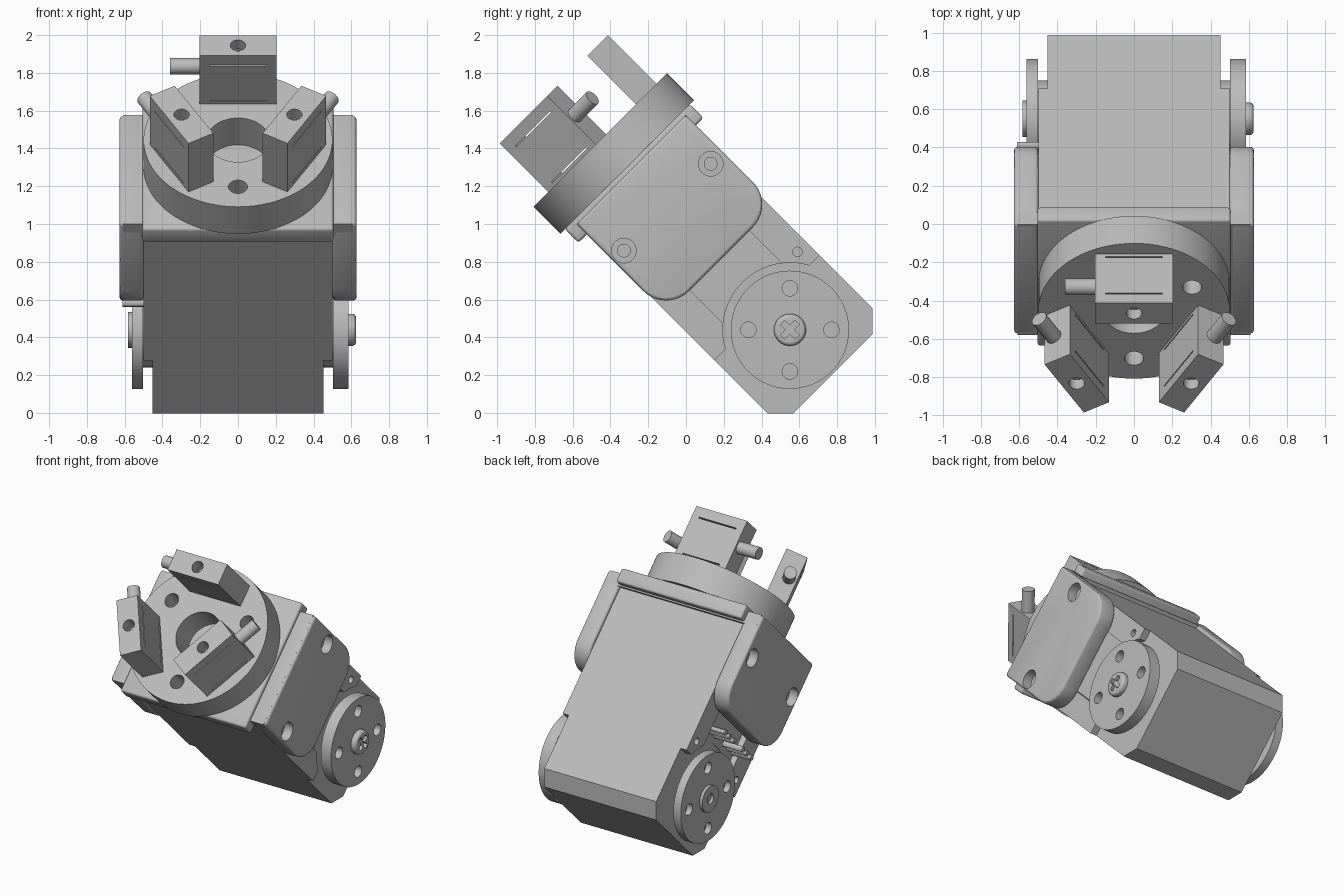
import bpy, bmesh, math
from mathutils import Matrix, Vector

if "Cube" in bpy.data.objects:
    bpy.data.objects.remove(bpy.data.objects["Cube"], do_unlink=True)

GREY = (0.5, 0.5, 0.5, 1)
mat = bpy.data.materials.new("plain_grey")
mat.use_nodes = True
mat.diffuse_color = GREY
bsdf = next(n for n in mat.node_tree.nodes if n.type == 'BSDF_PRINCIPLED')
bsdf.inputs["Base Color"].default_value = GREY
bsdf.inputs["Roughness"].default_value = 0.6

parts = []
X, Y, Z = Vector((1, 0, 0)), Vector((0, 1, 0)), Vector((0, 0, 1))


def finish(name, bm, keep=True):
    bmesh.ops.recalc_face_normals(bm, faces=bm.faces)
    me = bpy.data.meshes.new(name)
    bm.to_mesh(me)
    bm.free()
    me.materials.append(mat)
    ob = bpy.data.objects.new(name, me)
    bpy.context.scene.collection.objects.link(ob)
    if keep:
        parts.append(ob)
    return ob


def box(name, lo, hi, bevel=0, keep=True, select=None, width=0):
    """Box from corner to corner; selected edges get a large round first."""
    lo, hi = Vector(lo), Vector(hi)
    bm = bmesh.new()
    bmesh.ops.create_cube(bm, size=1)
    for v in bm.verts:
        v.co = (lo + hi) / 2 + v.co * (hi - lo)
    if select:
        bmesh.ops.bevel(bm, geom=[e for e in bm.edges if select(e)], offset=width,
                        segments=10, profile=0.5, affect='EDGES')
    if bevel:
        sharp = [e for e in bm.edges if e.calc_face_angle(0) > 0.5]
        bmesh.ops.bevel(bm, geom=sharp, offset=bevel, segments=3, profile=0.5, affect='EDGES')
    return finish(name, bm, keep)


def cyl(name, start, axis, r, length, keep=True, bevel=0, sides=32):
    bm = bmesh.new()
    bmesh.ops.create_cone(bm, cap_ends=True, segments=sides, radius1=r, radius2=r, depth=length)
    if bevel:
        rim = [e for e in bm.edges if all(v.co.z > 0 for v in e.verts)]
        bmesh.ops.bevel(bm, geom=rim, offset=bevel, segments=4, profile=0.5, affect='EDGES')
    rot = Z.rotation_difference(axis).to_matrix().to_4x4()
    bm.transform(Matrix.Translation(Vector(start) + axis * length / 2) @ rot)
    return finish(name, bm, keep)


def prism(name, profile, half):
    """Profile of (y, z) points extruded across x."""
    bm = bmesh.new()
    face = bm.faces.new([bm.verts.new((-half, y, z)) for y, z in profile])
    out = bmesh.ops.extrude_face_region(bm, geom=[face])
    bmesh.ops.translate(bm, vec=X * 2 * half,
                        verts=[g for g in out["geom"] if isinstance(g, bmesh.types.BMVert)])
    return finish(name, bm)


def cut(ob, cutters):
    for c in cutters:
        m = ob.modifiers.new("cut", 'BOOLEAN')
        m.operation, m.solver, m.object = 'DIFFERENCE', 'EXACT', c
    bpy.context.view_layer.update()
    deps = bpy.context.evaluated_depsgraph_get()
    me = bpy.data.meshes.new_from_object(ob.evaluated_get(deps))
    ob.modifiers.clear()
    ob.data = me
    for c in cutters:
        bpy.data.objects.remove(c, do_unlink=True)


# Everything is built upright, then tilted at the end
CY, HZ = 0.70, -0.078          # chuck axis, horn axis height
LO, HI = 0.304, 1.09           # body depth range

# Motor body with chamfered foot
C = 0.095
prism("motor_body", [(LO, 1.04), (LO, -0.403 + C), (LO + C, -0.403),
                     (HI - C, -0.403), (HI, -0.403 + C), (HI, 1.04)], 0.452)

# Wider upper casing, scooped around the horns
R = 0.355
a0 = math.asin((0.09 - HZ) / R)
arc = [(CY + R * math.cos(a), HZ + R * math.sin(a))
       for a in (a0 + (math.pi - 2 * a0) * i / 24 for i in range(25))]
casing = prism("upper_casing", [(LO, 0.09), (LO, 1.04), (HI, 1.04), (HI, 0.09)] + arc, 0.5)
cuts = [box("c", (0.475, 0.474, 0), (0.6, 0.92, 0.6), keep=False),
        box("c", (-0.6, 0.474, 0), (-0.456, 0.92, 0.6), keep=False)]
for s in (-1, 1):
    for y in (0.375, 1.02):
        cuts.append(cyl("c", (s * 0.46, y, 0.186), X * s, 0.025, 0.1, keep=False, sides=16))
cut(casing, cuts)

# Connector pins on one side
for y in (0.49, 0.56, 0.63, 0.77, 0.84, 0.91):
    cyl("connector_pin", (-0.44, y, 0.33), -X, 0.02, 0.172, sides=12)

# Horn discs with holes
for s, outer in ((1, 0.585), (-1, 0.562)):
    cyl("horn_hub", (s * 0.44, CY, HZ), X * s, 0.2, 0.07)
    horn = cyl("horn_disc", (s * 0.502, CY, HZ), X * s, 0.313, outer - 0.502, sides=64)
    d = 0.22 * math.sqrt(0.5)
    cut(horn, [cyl("c", (s * 0.52, CY + i * d, HZ + j * d), X * s, 0.041, 0.2, keep=False)
               for i in (-1, 1) for j in (-1, 1)])

# Cross-head screw and plain boss
screw = cyl("horn_screw", (0.575, CY, HZ), X, 0.085, 0.05, bevel=0.02)
cut(screw, [box("c", (0.6, CY - a, HZ - b), (0.7, CY + a, HZ + b), keep=False)
            for a, b in ((0.055, 0.016), (0.016, 0.055))])
boss = cyl("horn_boss", (-0.55, CY, HZ), -X, 0.095, 0.033)
cut(boss, [cyl("c", (-0.56, CY, HZ), -X, 0.036, 0.1, keep=False)])

# Bracket: cross plate, top plate and two side arms
box("bracket_bridge", (-0.61, 0.297, 1.03), (0.61, 1.115, 1.117))
box("mounting_plate", (-0.505, 0.235, 1.04), (0.505, 1.17, 1.142), bevel=0.015)
for s in (-1, 1):
    x0, x1 = sorted((s * 0.5, s * 0.627))
    arm = box("bracket_arm", (x0, 0.297, 0.445), (x1, 1.115, 1.117), bevel=0.018,
              select=lambda e: all(v.co.z < 0.5 for v in e.verts)
              and abs(e.verts[0].co.x - e.verts[1].co.x) > 0.05, width=0.17)
    cuts = []
    for y in (0.375, 1.025):
        cuts.append(cyl("c", (s * 0.56, y, 0.84), X * s, 0.065, 0.2, keep=False))
        cuts.append(cyl("c", (s * 0.51, y, 0.84), X * s, 0.034, 0.2, keep=False, sides=20))
    cut(arm, cuts)

# Chuck disc with bore and bolt holes
TOP = 1.343
chuck = cyl("chuck_disc", (0, CY, 1.14), Z, 0.5, TOP - 1.14, sides=96)
cuts = [cyl("c", (0, CY, 1.1), Z, 0.165, 0.5, keep=False, sides=48)]
for deg in (30, 150, 270):
    a = math.radians(deg)
    cuts.append(cyl("c", (0.35 * math.cos(a), CY + 0.35 * math.sin(a), 1.2), Z, 0.05, 0.3, keep=False))
cut(chuck, cuts)

# Three jaws with slits, a top hole and a side pin
for deg, side in ((90, -1), (210, 1), (330, -1)):
    turn = Matrix.Translation((0, CY, 0)) @ Matrix.Rotation(math.radians(deg - 90), 4, 'Z')
    jaw = box("jaw", (-0.205, 0.269, TOP - 0.005), (0.205, 0.421, 1.706))
    cut(jaw, [cyl("c", (0, 0.345, 1.6), Z, 0.041, 0.2, keep=False)]
        + [box("c", (-0.15, 0.2, z), (0.15, 0.5, z + 0.008), keep=False) for z in (1.361, 1.63)])
    pin = cyl("jaw_pin", (side * 0.2, 0.365, 1.53), X * side, 0.043, 0.16)
    for ob in (jaw, pin):
        ob.data.transform(turn)

# Tilt the assembly and shade the round faces smooth
tilt = Matrix.Rotation(math.radians(45), 4, 'X')
bpy.ops.object.select_all(action='DESELECT')
for ob in parts:
    ob.data.transform(tilt)
    ob.select_set(True)
bpy.context.view_layer.objects.active = parts[0]
bpy.ops.object.shade_smooth_by_angle(angle=math.radians(30))
